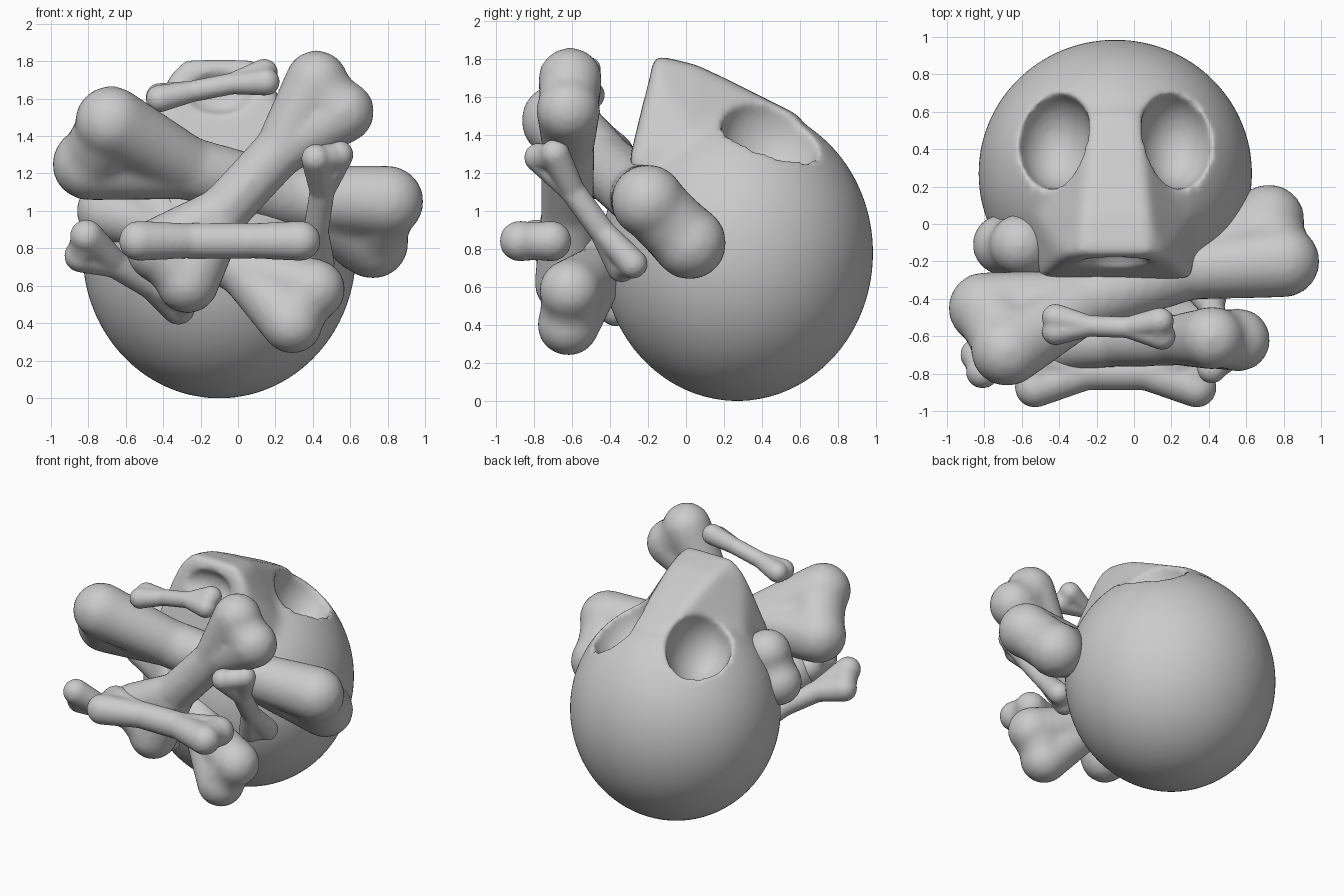
import bpy, bmesh
from mathutils import Vector, Matrix

if "Cube" in bpy.data.objects:
    bpy.data.objects.remove(bpy.data.objects["Cube"])


def new_object(name, bm):
    mesh = bpy.data.meshes.new(name)
    bm.to_mesh(mesh)
    bm.free()
    ob = bpy.data.objects.new(name, mesh)
    bpy.context.collection.objects.link(ob)
    return ob


def ball(bm, centre, radii, sub=4):
    m = Matrix.Translation(centre) @ Matrix.Diagonal((*radii, 1))
    bmesh.ops.create_icosphere(bm, subdivisions=sub, radius=1, matrix=m)


def add_hull(bm, points):
    """Convex hull of the points, merged into bm."""
    part = bmesh.new()
    for p in points:
        part.verts.new(p)
    bmesh.ops.convex_hull(part, input=part.verts[:])
    loose = [v for v in part.verts if not v.link_faces]
    bmesh.ops.delete(part, geom=loose, context="VERTS")
    bmesh.ops.recalc_face_normals(part, faces=part.faces[:])
    tmp = bpy.data.meshes.new("tmp")
    part.to_mesh(tmp)
    part.free()
    bm.from_mesh(tmp)
    bpy.data.meshes.remove(tmp)


def sphere_points():
    tmp = bmesh.new()
    bmesh.ops.create_icosphere(tmp, subdivisions=3, radius=1)
    pts = [v.co.copy() for v in tmp.verts]
    tmp.free()
    return pts


UNIT = sphere_points()


def limb(bm, a, ra, b, rb):
    """Tapered capsule between two spheres."""
    add_hull(bm, [a + u * ra for u in UNIT] + [b + u * rb for u in UNIT])


def remesh(ob, voxel):
    m = ob.modifiers.new("remesh", "REMESH")
    m.mode = "VOXEL"
    m.voxel_size = voxel
    m.use_smooth_shade = True


def smooth(ob, iterations):
    m = ob.modifiers.new("smooth", "SMOOTH")
    m.factor = 0.5
    m.iterations = iterations


def bone(name, start, end, knob, shaft):
    """start and end are pairs of knob centres."""
    s, e = [[Vector(p) for p in pair] for pair in (start, end)]
    ms, me = (s[0] + s[1]) / 2, (e[0] + e[1]) / 2
    p, q = ms.lerp(me, 0.33), ms.lerp(me, 0.67)
    bm = bmesh.new()
    limb(bm, p, shaft, q, shaft)
    for pair, inner in ((s, p), (e, q)):
        # web between the knobs, then a flare from shaft to each knob
        limb(bm, pair[0].lerp(inner, 0.03), knob * 0.95, pair[1].lerp(inner, 0.03), knob * 0.95)
        for k in pair:
            limb(bm, k, knob, inner, shaft * 0.95)
    ob = new_object(name, bm)
    remesh(ob, knob * 0.14)
    smooth(ob, 8)


# Skull lying on its back, face up: cranium plus tapered muzzle
CX = -0.10
bm = bmesh.new()
ball(bm, (CX, 0.27, 0.778), (0.733, 0.717, 0.782), 5)
muzzle = [(0.41, -0.30, 1.26), (0.31, -0.20, 1.62), (0.27, -0.17, 1.73),
          (0.18, -0.165, 1.82), (0.18, 0.05, 1.77), (0.16, 0.20, 1.70),
          (0.13, 0.60, 1.50), (0.43, 0.05, 1.36), (0.40, -0.20, 0.95),
          (0.25, 0.50, 1.2)]
add_hull(bm, [(CX + s * x, y, z) for x, y, z in muzzle for s in (-1, 1)])
skull = new_object("skull", bm)
remesh(skull, 0.022)
smooth(skull, 16)

# Eye sockets and hollow in the muzzle end
cutters = bmesh.new()
for s in (-1, 1):
    ball(cutters, (CX + s * 0.325, 0.45, 1.40), (0.205, 0.265, 0.27))
ball(cutters, (CX, -0.23, 1.64), (0.19, 0.10, 0.12))
cutter = new_object("socket_cutter", cutters)
cutter.hide_render = True
cutter.hide_viewport = True
cut = skull.modifiers.new("sockets", "BOOLEAN")
cut.operation = "DIFFERENCE"
cut.object = cutter
remesh(skull, 0.02)
smooth(skull, 8)

# Bones heaped in front: name, knob pairs, knob radius, shaft radius
bones = [
    ("large_bone", [(-0.68, -0.675, 1.475), (-0.80, -0.45, 1.25)],
     [(0.80, -0.20, 1.05), (0.72, 0.02, 0.83)], 0.195, 0.17),
    ("diagonal_bone", [(0.42, -0.61, 1.69), (0.56, -0.62, 1.53)],
     [(-0.27, -0.63, 0.62), (-0.43, -0.63, 0.79)], 0.170, 0.14),
    ("crossing_bone", [(-0.61, -0.11, 1.20), (-0.70, -0.11, 1.00)],
     [(0.41, -0.61, 0.58), (0.29, -0.62, 0.40)], 0.165, 0.145),
    ("level_bone", [(-0.53, -0.875, 0.84), (-0.53, -0.71, 0.84)],
     [(0.335, -0.875, 0.84), (0.335, -0.71, 0.84)], 0.108, 0.097),
    ("left_small_bone", [(-0.81, -0.79, 0.865), (-0.84, -0.70, 0.76)],
     [(-0.29, -0.45, 0.54), (-0.32, -0.37, 0.48)], 0.09, 0.075),
    ("right_small_bone", [(0.415, -0.775, 1.28), (0.54, -0.69, 1.30)],
     [(0.34, -0.34, 0.70), (0.44, -0.28, 0.72)], 0.078, 0.068),
    ("top_small_bone", [(-0.42, -0.50, 1.61), (-0.42, -0.575, 1.60)],
     [(0.14, -0.52, 1.74), (0.15, -0.60, 1.69)], 0.074, 0.058),
]
for spec in bones:
    bone(*spec)
